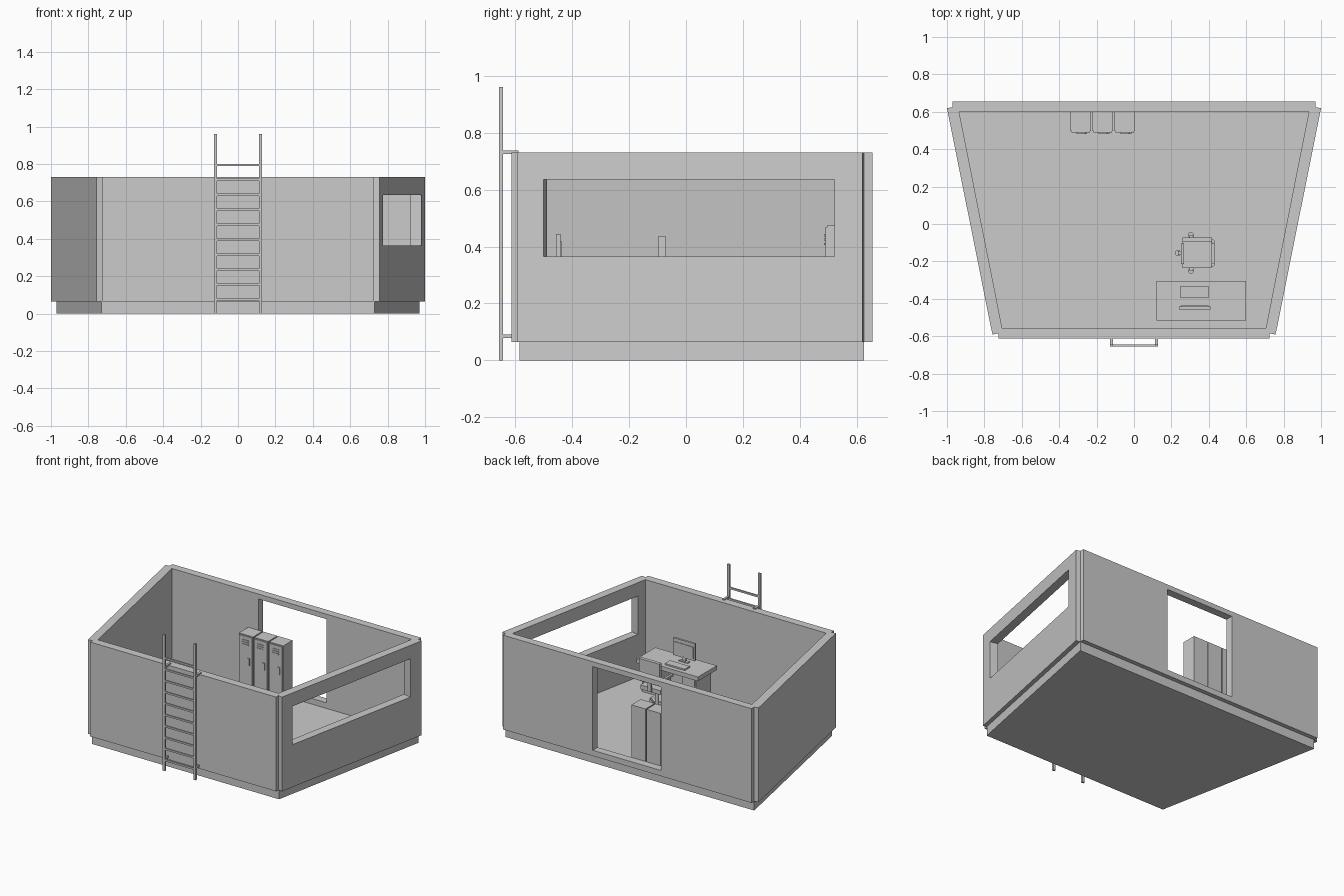
import bpy, bmesh, math
from mathutils import Vector

if "Cube" in bpy.data.objects:
    bpy.data.objects.remove(bpy.data.objects["Cube"])

grey = bpy.data.materials.new("plain_grey")
grey.diffuse_color = (0.6, 0.6, 0.6, 1)
grey.use_nodes = True
grey.node_tree.nodes["Principled BSDF"].inputs["Base Color"].default_value = grey.diffuse_color


def finish(bm, name):
    bmesh.ops.recalc_face_normals(bm, faces=bm.faces)
    me = bpy.data.meshes.new(name)
    bm.to_mesh(me)
    bm.free()
    me.materials.append(grey)
    ob = bpy.data.objects.new(name, me)
    bpy.context.collection.objects.link(ob)
    return ob


def prism(name, plan, z0, z1):
    """Extrude a plan outline from z0 to z1."""
    bm = bmesh.new()
    face = bm.faces.new([bm.verts.new((x, y, z0)) for x, y in plan])
    top = bmesh.ops.extrude_face_region(bm, geom=[face])["geom"]
    verts = [v for v in top if isinstance(v, bmesh.types.BMVert)]
    bmesh.ops.translate(bm, verts=verts, vec=(0, 0, z1 - z0))
    return finish(bm, name)


def box(name, x0, x1, y0, y1, z0, z1):
    return prism(name, [(x0, y0), (x1, y0), (x1, y1), (x0, y1)], z0, z1)


def cylinder(name, x, y, z0, z1, r, sides=12):
    plan = [(x + r * math.cos(2 * math.pi * i / sides),
             y + r * math.sin(2 * math.pi * i / sides)) for i in range(sides)]
    return prism(name, plan, z0, z1)


def cut(ob, cutter):
    mod = ob.modifiers.new("cut", 'BOOLEAN')
    mod.operation = 'DIFFERENCE'
    mod.solver = 'EXACT'
    mod.object = cutter
    cutter.hide_render = True
    bpy.context.view_layer.objects.active = ob
    bpy.ops.object.modifier_apply(modifier=mod.name)
    bpy.data.objects.remove(cutter)


def mirrored(half):
    return half + [(-x, y) for x, y in reversed(half)]


# Floor slab
FLOOR, TOP = 0.065, 0.73
prism("floor_slab", mirrored([(0.73, -0.585), (0.97, 0.625)]), 0, FLOOR)

# Wall ring with notched corners
walls = prism("walls", mirrored([(0.725, -0.612), (0.725, -0.585), (0.757, -0.591),
                                 (1.0, 0.619), (0.97, 0.625), (0.97, 0.655)]), FLOOR, TOP)
cut(walls, prism("room_cutter", mirrored([(0.705, -0.555), (0.935, 0.60)]), -0.1, 1))

# Side window, square to the slanted wall
normal = Vector((0.981, -0.195))


def on_wall(y):
    return Vector((1.0 - (0.619 - y) * 0.2, y))


a, b = on_wall(-0.50), on_wall(0.522)
cut(walls, prism("window_cutter", [a - normal * 0.1, a + normal * 0.1,
                                   b + normal * 0.1, b - normal * 0.1], 0.365, 0.635))

# Back opening
cut(walls, box("doorway_cutter", -0.262, 0.27, 0.5, 0.8, 0.105, 0.695))

# Ladder
for s in (-1, 1):
    box("ladder_rail", s * 0.12 - 0.009, s * 0.12 + 0.009, -0.656, -0.642, 0, 0.96)
    box("ladder_lower_bracket", s * 0.12 - 0.008, s * 0.12 + 0.008, -0.645, -0.611, 0.078, 0.092)
    box("ladder_upper_bracket", s * 0.12 - 0.008, s * 0.12 + 0.008, -0.645, -0.588, 0.724, 0.737)
for i in range(10):
    z = 0.075 + i * 0.08
    box("ladder_rung", -0.112, 0.112, -0.655, -0.643, z - 0.006, z + 0.006)

# Lockers with door, vent slots and handle
for x in (-0.34, -0.222, -0.104):
    w = 0.11
    box("locker_body", x, x + w, 0.496, 0.60, FLOOR, 0.475)
    box("locker_door", x + 0.005, x + w - 0.005, 0.489, 0.497, FLOOR + 0.02, 0.468)
    for z in (0.44, 0.425, 0.41):
        box("locker_vent", x + 0.03, x + w - 0.03, 0.485, 0.49, z - 0.004, z + 0.003)
    box("locker_handle", x + 0.075, x + 0.09, 0.482, 0.49, 0.27, 0.32)

# Desk
box("desk_top", 0.12, 0.60, -0.515, -0.305, 0.265, 0.295)
box("desk_pedestal", 0.15, 0.255, -0.495, -0.325, FLOOR, 0.265)
box("desk_pedestal", 0.465, 0.57, -0.495, -0.325, FLOOR, 0.265)
for x in (0.15, 0.465):
    for z in (0.08, 0.145, 0.21):
        box("desk_drawer", x + 0.008, x + 0.097, -0.326, -0.32, z, z + 0.05)

# Monitor and keyboard
box("monitor", 0.24, 0.41, -0.456, -0.441, 0.322, 0.444)
box("monitor_screen", 0.252, 0.398, -0.442, -0.437, 0.334, 0.42)
box("monitor_stand", 0.312, 0.338, -0.45, -0.44, 0.30, 0.33)
box("monitor_foot", 0.29, 0.36, -0.458, -0.433, 0.295, 0.301)
box("keyboard", 0.245, 0.40, -0.392, -0.335, 0.295, 0.305)

# Office chair
cx, cy = 0.335, -0.155
box("chair_seat", 0.26, 0.415, -0.235, -0.085, 0.215, 0.245)
box("chair_back", 0.258, 0.417, -0.097, -0.072, 0.28, 0.437)
box("chair_back_support", 0.325, 0.35, -0.085, -0.073, 0.22, 0.29)
for x in (0.25, 0.415):
    box("chair_armrest", x, x + 0.016, -0.215, -0.105, 0.30, 0.315)
    box("chair_arm_post", x + 0.002, x + 0.014, -0.17, -0.15, 0.22, 0.30)
cylinder("chair_column", cx, cy, 0.10, 0.215, 0.014)
for i in range(5):
    ang = math.radians(36 + 72 * i)
    d = Vector((math.cos(ang), math.sin(ang)))
    n = Vector((-d.y, d.x)) * 0.01
    c = Vector((cx, cy))
    e = c + d * 0.1
    prism("chair_foot", [c - n, e - n, e + n, c + n], 0.095, 0.112)
    cylinder("chair_caster", e.x, e.y, FLOOR, 0.097, 0.016)
